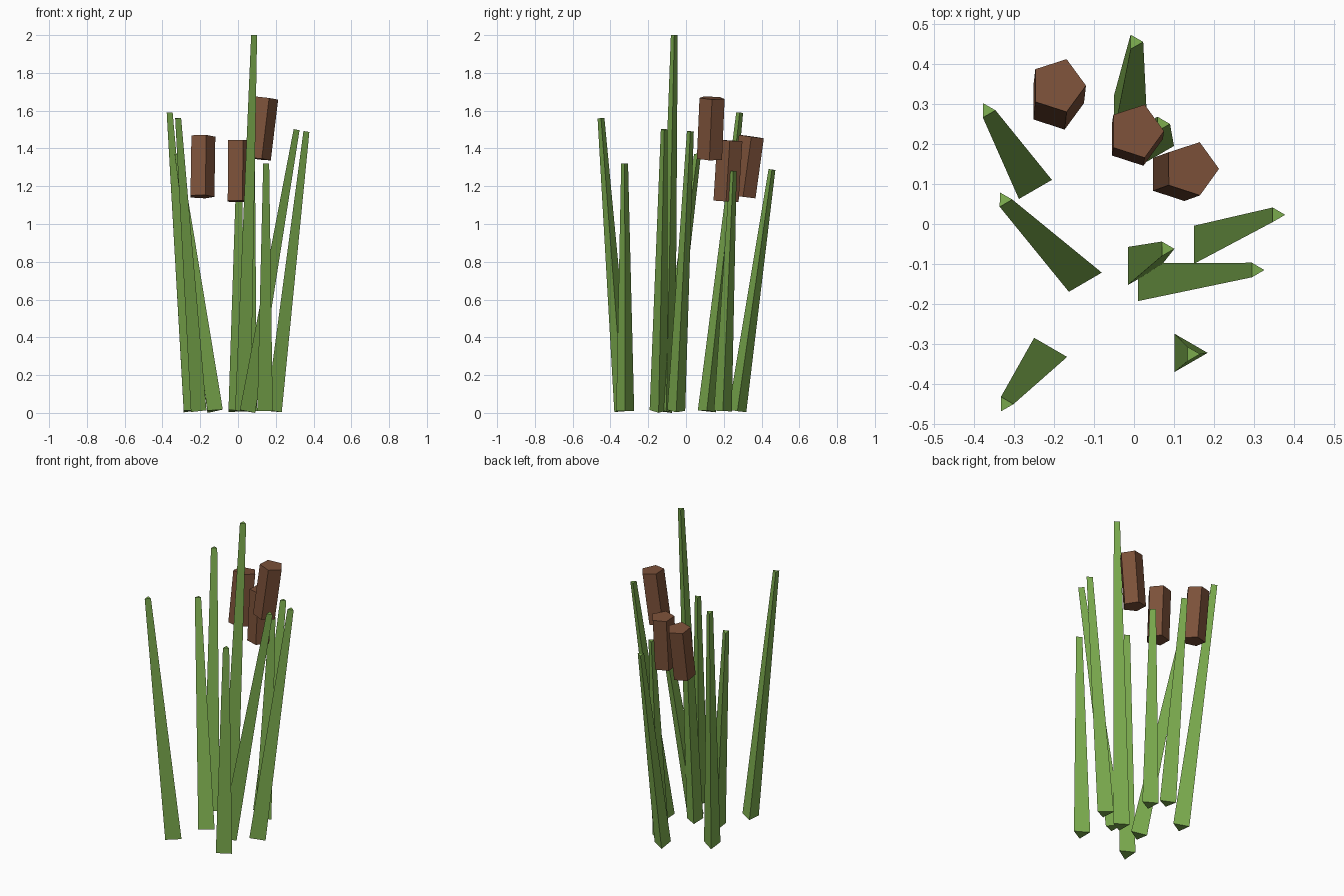
import bpy
import bmesh
from mathutils import Vector, Matrix

cube = bpy.data.objects.get("Cube")
if cube:
    bpy.data.objects.remove(cube, do_unlink=True)


def make_material(name, color):
    mat = bpy.data.materials.new(name)
    mat.use_nodes = True
    mat.diffuse_color = color
    mat.node_tree.nodes["Principled BSDF"].inputs["Base Color"].default_value = color
    return mat


green = make_material("reed green", (0.2, 0.41, 0.076, 1))
brown = make_material("seed head brown", (0.2, 0.082, 0.041, 1))


def leaning_prism(name, sides, bottom, top, bottom_radius, top_radius, mat):
    """Tapered flat-sided prism between two points, first corner towards +x."""
    bottom, top = Vector(bottom), Vector(top)
    axis = top - bottom
    bm = bmesh.new()
    bmesh.ops.create_cone(bm, cap_ends=True, segments=sides, radius1=bottom_radius,
                          radius2=top_radius, depth=axis.length)
    # Turn the first corner to +x whatever the primitive's starting angle
    corner = max(bm.verts, key=lambda v: (round(v.co.xy.length, 4), v.co.y)).co
    start = Vector((1, 0)).angle_signed(corner.xy)
    bm.transform(Matrix.Rotation(start, 4, "Z"))
    tilt = Vector((0, 0, 1)).rotation_difference(axis).to_matrix().to_4x4()
    bm.transform(Matrix.Translation((bottom + top) / 2) @ tilt)
    mesh = bpy.data.meshes.new(name)
    bm.to_mesh(mesh)
    bm.free()
    mesh.materials.append(mat)
    obj = bpy.data.objects.new(name, mesh)
    bpy.context.collection.objects.link(obj)


# Reeds: foot x, y and tip x, y, z
reeds = [
    (-0.26, 0.11, -0.367, 0.284, 1.59),
    (-0.135, -0.122, -0.325, 0.061, 1.37),
    (-0.222, -0.332, -0.322, -0.45, 1.56),
    (0.012, -0.105, 0.08, -0.062, 2.0),
    (0.037, -0.145, 0.305, -0.115, 1.5),
    (0.177, -0.052, 0.357, 0.023, 1.49),
    (0.129, -0.322, 0.144, -0.325, 1.32),
    (-0.023, 0.272, 0.002, 0.455, 1.288),
    (0.045, 0.195, 0.069, 0.25, 1.28),
]
for i, (x, y, tx, ty, tz) in enumerate(reeds, 1):
    leaning_prism(f"reed_{i}", 3, (x, y, 0.01), (tx, ty, tz), 0.055, 0.021, green)

# Seed heads: bottom centre and top centre
heads = [
    ((-0.195, 0.302, 1.145), (-0.19, 0.346, 1.463)),
    ((0.002, 0.212, 1.12), (0.005, 0.232, 1.442)),
    ((0.104, 0.124, 1.345), (0.143, 0.138, 1.667)),
]
for i, (low, high) in enumerate(heads, 1):
    leaning_prism(f"seed_head_{i}", 5, low, high, 0.07, 0.07, brown)
